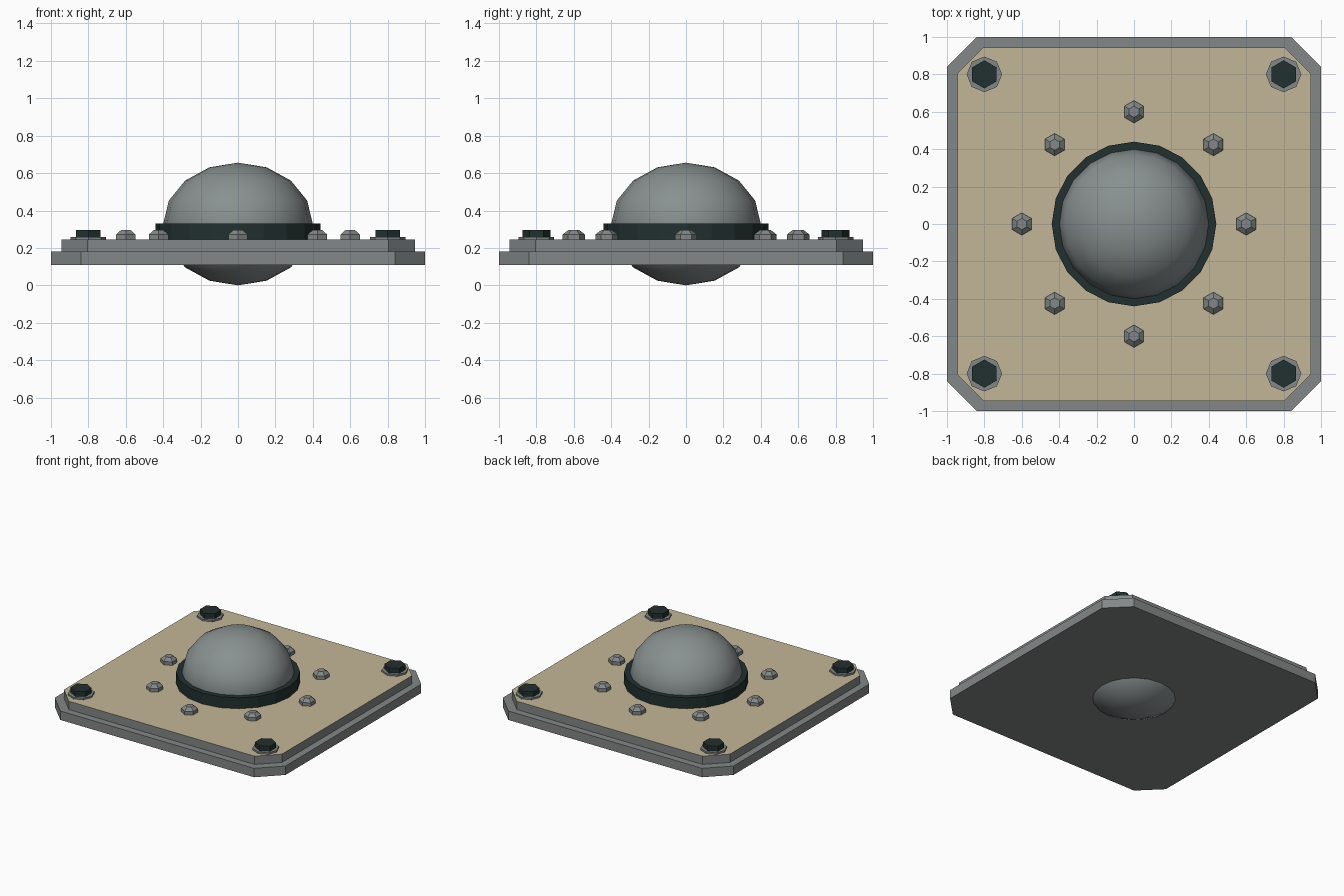
import bpy, bmesh
from math import pi, cos, sin

cube = bpy.data.objects.get("Cube")
if cube:
    bpy.data.objects.remove(cube, do_unlink=True)


def material(name, rgb):
    m = bpy.data.materials.new(name)
    m.use_nodes = True
    col = (*rgb, 1)
    m.diffuse_color = col
    m.node_tree.nodes["Principled BSDF"].inputs["Base Color"].default_value = col
    return m


STEEL = material("steel_grey", (0.23, 0.245, 0.245))
DOME = material("dome_grey", (0.25, 0.28, 0.28))
DARK = material("dark_teal", (0.016, 0.029, 0.029))
TAN = material("tan", (0.54, 0.47, 0.31))


def finish(bm, name, mats):
    bmesh.ops.recalc_face_normals(bm, faces=bm.faces)
    mesh = bpy.data.meshes.new(name)
    bm.to_mesh(mesh)
    bm.free()
    obj = bpy.data.objects.new(name, mesh)
    bpy.context.collection.objects.link(obj)
    for m in mats:
        mesh.materials.append(m)
    return obj


def plate(name, half, cut, z0, z1, mats):
    """Square slab with chamfered corners; the last material goes on top."""
    a, b = half, half - cut
    outline = [(a, -b), (a, b), (b, a), (-b, a), (-a, b), (-a, -b), (-b, -a), (b, -a)]
    bm = bmesh.new()
    base = bm.faces.new([bm.verts.new((x, y, z0)) for x, y in outline])
    top = bmesh.ops.extrude_face_region(bm, geom=[base])["geom"]
    for v in top:
        if isinstance(v, bmesh.types.BMVert):
            v.co.z = z1
    for f in top:
        if isinstance(f, bmesh.types.BMFace):
            f.material_index = len(mats) - 1
    return finish(bm, name, mats)


def turned(name, sides, profile, x, y, mat):
    """Stack of (radius, z) rings with flat caps, one corner towards +y."""
    bm = bmesh.new()
    rings = [[bm.verts.new((x + r * sin(2 * pi * i / sides),
                            y + r * cos(2 * pi * i / sides), z))
              for i in range(sides)] for r, z in profile]
    for low, high in zip(rings, rings[1:]):
        for i in range(sides):
            j = (i + 1) % sides
            bm.faces.new((low[i], low[j], high[j], high[i]))
    bm.faces.new(rings[0])
    bm.faces.new(rings[-1])
    return finish(bm, name, [mat])


# Stepped base with a tan top sheet
plate("base_plate", 1.0, 0.16, 0.11, 0.18, [STEEL])
plate("upper_plate", 0.945, 0.14, 0.18, 0.245, [STEEL, TAN])

# Flattened ball through the plate, held by a dark collar
bm = bmesh.new()
bmesh.ops.create_uvsphere(bm, u_segments=20, v_segments=8, radius=1)
for v in bm.verts:
    v.co = (v.co.x * 0.4, v.co.y * 0.4, 0.328 + v.co.z * 0.328)
for f in bm.faces:
    f.smooth = True
finish(bm, "dome", [DOME])
turned("collar", 20, [(0.44, 0.24), (0.44, 0.33)], 0, 0, DARK)

# Ring of small bolts around the collar
for i in range(8):
    a = i * pi / 4
    turned(f"ring_bolt_{i + 1}", 6, [(0.06, 0.24), (0.06, 0.272), (0.03, 0.295)],
           0.6 * cos(a), 0.6 * sin(a), STEEL)

# Corner bolts on washers
for side, sx in (("left", 1), ("right", -1)):
    for end, sy in (("front", -1), ("back", 1)):
        x, y = 0.8 * sx, 0.8 * sy
        turned(f"washer_{end}_{side}", 8, [(0.095, 0.24), (0.095, 0.258)], x, y, STEEL)
        turned(f"corner_bolt_{end}_{side}", 6, [(0.075, 0.25), (0.075, 0.297)], x, y, DARK)
